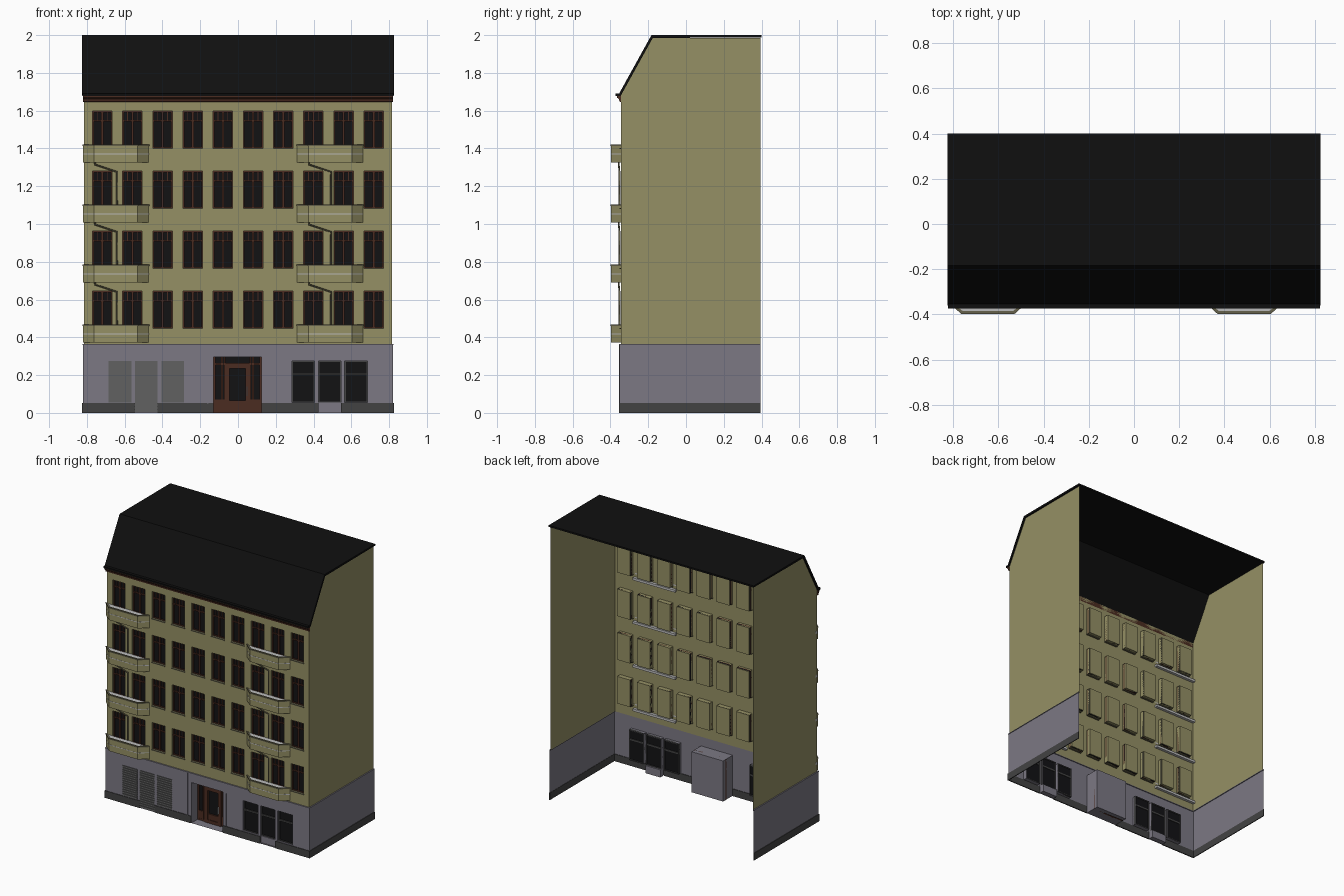
import bpy
from mathutils import Vector

if "Cube" in bpy.data.objects:
    bpy.data.objects.remove(bpy.data.objects["Cube"])

def material(name, r, g, b):
    m = bpy.data.materials.new(name)
    m.diffuse_color = (r, g, b, 1)
    m.use_nodes = True
    m.node_tree.nodes["Principled BSDF"].inputs["Base Color"].default_value = m.diffuse_color
    return m

PLASTER = material("plaster", 0.30, 0.28, 0.13)
STONE = material("ground_floor_grey", 0.20, 0.19, 0.23)
DARK = material("plinth_grey", 0.055, 0.055, 0.055)
ROOF = material("roof_black", 0.005, 0.005, 0.005)
GLASS = material("dark_glass", 0.006, 0.006, 0.007)
BROWN = material("brown_wood", 0.07, 0.025, 0.015)
LIGHT = material("light_grey", 0.5, 0.5, 0.5)
METAL = material("shutter_grey", 0.12, 0.12, 0.12)
OLIVE = material("pipe_olive", 0.13, 0.12, 0.07)

def make(name, verts, faces, mat):
    me = bpy.data.meshes.new(name)
    me.from_pydata(verts, [], faces)
    me.materials.append(mat)
    ob = bpy.data.objects.new(name, me)
    bpy.context.collection.objects.link(ob)
    return ob

def prisms(name, items, mat):
    """Each item is (plan points counter-clockwise, z0, z1)."""
    v, f = [], []
    for pts, z0, z1 in items:
        b, n = len(v), len(pts)
        v += [(x, y, z0) for x, y in pts] + [(x, y, z1) for x, y in pts]
        f += [tuple(b + i for i in reversed(range(n))), tuple(b + n + i for i in range(n))]
        f += [(b + i, b + (i + 1) % n, b + n + (i + 1) % n, b + n + i) for i in range(n)]
    return make(name, v, f, mat)

def boxes(name, items, mat):
    """Each item is (x0, x1, y0, y1, z0, z1)."""
    return prisms(name, [([(a, c), (b, c), (b, d), (a, d)], e, g) for a, b, c, d, e, g in items], mat)

def wall(name, x0, x1, z0, z1, y, holes, mat):
    """Front sheet with recessed holes (x0, x1, z0, z1, depth, closed)."""
    xs = sorted({x0, x1, *[h[0] for h in holes], *[h[1] for h in holes]})
    zs = sorted({z0, z1, *[h[2] for h in holes], *[h[3] for h in holes]})
    v, f = [], []
    def quad(*p):
        f.append(tuple(range(len(v), len(v) + 4)))
        v.extend(p)
    for a, b in zip(xs, xs[1:]):
        for c, d in zip(zs, zs[1:]):
            mx, mz = (a + b) / 2, (c + d) / 2
            if not any(h[0] < mx < h[1] and h[2] < mz < h[3] for h in holes):
                quad((a, y, c), (b, y, c), (b, y, d), (a, y, d))
    for a, b, c, d, depth, closed in holes:
        k = y + depth
        ring = [(a, c), (b, c), (b, d), (a, d)]
        for (p, q), (r, s) in zip(ring, ring[1:] + ring[:1]):
            quad((p, y, q), (p, k, q), (r, k, s), (r, y, s))
        if closed:
            quad((a, k, c), (b, k, c), (b, k, d), (a, k, d))
    return make(name, v, f, mat)

def frame(a, b, c, d, y0, y1, t):
    return [(a, a + t, y0, y1, c, d), (b - t, b, y0, y1, c, d),
            (a + t, b - t, y0, y1, c, c + t), (a + t, b - t, y0, y1, d - t, d)]

FY, GY, BACK = -0.345, -0.351, 0.395
BASE = 0.365

# Upper front wall with 10 x 4 recessed windows
holes, glass, frames, sills = [], [], [], []
for row in range(4):
    for col in range(10):
        x, z = (col - 4.5) * 0.1597, 0.447 + row * 0.3177
        a, b, c, d = x - 0.052, x + 0.052, z, z + 0.197
        holes.append((a, b, c, d, 0.035, True))
        glass.append((a, b, FY + 0.02, FY + 0.03, c, d))
        frames += frame(a, b, c, d, FY + 0.012, FY + 0.022, 0.007)
        frames.append((x - 0.006, x + 0.006, FY + 0.011, FY + 0.022, c, d))
        frames.append((a, b, FY + 0.011, FY + 0.022, z + 0.142, z + 0.15))
        for s in (-1, 1):
            frames.append((x + s * 0.026 - 0.002, x + s * 0.026 + 0.002, FY + 0.014, FY + 0.022, z + 0.15, d))
        sills.append((a - 0.002, b + 0.002, FY - 0.006, FY + 0.012, c - 0.004, c + 0.002))
wall("upper_front_wall", -0.815, 0.815, BASE, 1.68, FY, holes, PLASTER)
boxes("window_glass", glass, GLASS)
boxes("window_frames", frames, BROWN)
boxes("window_sills", sills, OLIVE)

# Gable side walls, following the roof line
gable = [(FY, BASE), (BACK, BASE), (BACK, 1.985), (-0.18, 1.985), (FY, 1.68)]
for name, x in (("left_gable", -0.815), ("right_gable", 0.815)):
    make(name, [(x, y, z) for y, z in gable], [tuple(range(5))], PLASTER)

# Ground floor front with shop openings and entrance
bays = [(0.285, 0.405, 0.055), (0.425, 0.545, 0.005), (0.565, 0.685, 0.055)]
openings = bays + [(-b, -a, c) for a, b, c in bays]
TOP = 0.275
holes = [(a, b, c, TOP, 0.03, False) for a, b, c in openings]
holes.append((-0.13, 0.125, 0.0, 0.295, 0.11, True))
wall("ground_front_wall", -0.821, 0.821, 0, BASE, GY, holes, STONE)
for name, x in (("left_ground_wall", -0.821), ("right_ground_wall", 0.821)):
    make(name, [(x, GY, 0), (x, BACK, 0), (x, BACK, BASE), (x, GY, BASE)], [(0, 1, 2, 3)], STONE)
boxes("ground_ledge", [(-0.824, 0.824, GY - 0.003, FY, BASE - 0.005, BASE),
                       (-0.824, -0.815, GY, BACK, BASE - 0.005, BASE),
                       (0.815, 0.824, GY, BACK, BASE - 0.005, BASE)], STONE)
boxes("facade_joints", [(-0.163, -0.157, GY - 0.004, GY, 0.05, BASE),
                        (0.149, 0.152, GY - 0.002, GY, 0.05, 0.29)], STONE)

# Dark plinth, interrupted at the doors
cuts = [-0.825, -0.545, -0.425, -0.13, 0.125, 0.425, 0.545, 0.825]
plinth = [(cuts[i], cuts[i + 1], GY - 0.004, GY + 0.004, 0, 0.052) for i in range(0, 8, 2)]
plinth += [(-0.825, -0.819, GY, BACK, 0, 0.052), (0.819, 0.825, GY, BACK, 0, 0.052)]
boxes("plinth", plinth, DARK)

# Shop windows, with roller shutters over the left ones
glass, frames, slats, steps = [], [], [], []
for a, b, c in openings:
    low = 0.055
    glass.append((a, b, GY + 0.018, GY + 0.024, low, TOP))
    frames += frame(a, b, low, TOP, GY + 0.012, GY + 0.028, 0.006)
    frames.append((a, b, GY + 0.01, GY + 0.028, 0.2, 0.212))
    if c < 0.05:
        steps.append((a, b, GY + 0.006, GY + 0.04, 0.0, 0.055))
    if a < 0:
        n = 14 if c > 0.05 else 17
        h = (TOP - c) / n
        for i in range(n):
            slats.append((a, b, GY - 0.001, GY + 0.008, c + i * h, c + (i + 0.8) * h))
        slats.append((a, b, GY + 0.004, GY + 0.008, c, TOP))
boxes("shop_glass", glass, GLASS)
boxes("shop_frames", frames, DARK)
boxes("shop_door_steps", steps, STONE)
boxes("roller_shutters", slats, METAL)

# Entrance door with sidelights and transom
DY = GY + 0.07
boxes("entrance_glass", [(-0.13, 0.125, DY + 0.008, DY + 0.014, 0, 0.295)], GLASS)
parts = frame(-0.13, 0.125, 0, 0.265, DY, DY + 0.012, 0.012)
parts += frame(-0.068, 0.063, 0, 0.26, DY - 0.006, DY + 0.012, 0.024)
parts += [(-0.118, -0.068, DY + 0.002, DY + 0.01, 0, 0.07), (0.063, 0.113, DY + 0.002, DY + 0.01, 0, 0.07),
          (-0.044, 0.039, DY - 0.002, DY + 0.01, 0, 0.065)]
parts += [(x - 0.005, x + 0.005, DY, DY + 0.01, 0, 0.295) for x in (-0.125, -0.085, -0.07, 0.065, 0.08, 0.12)]
boxes("entrance_door", parts, BROWN)
boxes("door_handle", [(0.044, 0.049, DY - 0.016, DY - 0.006, 0.09, 0.14)], LIGHT)

# Balconies: trapezoid parapets, slab and light cover
def outline(cx, grow=0.0):
    return [(cx - 0.174 - grow, FY), (cx - 0.115 - grow / 2, -0.396 - grow),
            (cx + 0.115 + grow / 2, -0.396 - grow), (cx + 0.174 + grow, FY)]

def rail(cx, z0, z1, grow, inset):
    o, i = outline(cx, grow), outline(cx, -inset)
    return [([o[k], o[k + 1], i[k + 1], i[k]], z0, z1) for k in range(3)]

panels, rims, slabs, pipes = [], [], [], []
for cx in (-0.6465, 0.4875):
    for row in range(4):
        z = 0.373 + row * 0.3177
        panels += rail(cx, z, z + 0.088, 0, 0.008)
        rims += rail(cx, z + 0.086, z + 0.094, 0.003, 0.01)
        slabs.append((outline(cx, 0.001), z + 0.043, z + 0.048))
        slabs.append((outline(cx, -0.008), z + 0.08, z + 0.089))
        slabs.append(([(cx - 0.17, FY), (cx + 0.17, FY), (cx + 0.17, FY + 0.02), (cx - 0.17, FY + 0.02)],
                      z + 0.043, z + 0.06))
        if row:
            pipes.append([(cx - 0.11, -0.356, z), (cx - 0.11, -0.356, z - 0.012),
                          (cx + 0.005, -0.352, z - 0.05), (cx + 0.005, -0.352, z - 0.225)])
prisms("balcony_parapets", panels, PLASTER)
prisms("balcony_rims", rims, OLIVE)
prisms("balcony_slabs", slabs, LIGHT)

# Balcony drain pipes
curve = bpy.data.curves.new("drain_pipes", "CURVE")
curve.dimensions = "3D"
curve.bevel_depth = 0.005
curve.bevel_resolution = 1
for path in pipes:
    s = curve.splines.new("POLY")
    s.points.add(len(path) - 1)
    for p, co in zip(s.points, path):
        p.co = (*co, 1)
curve.materials.append(OLIVE)
bpy.context.collection.objects.link(bpy.data.objects.new("drain_pipes", curve))

# Roof, cornice and gutter: profiles in the y-z plane swept along x
def sweep(name, profile, half, mat):
    n = len(profile)
    v = [(s * half, y, z) for s in (-1, 1) for y, z in profile]
    f = [tuple(range(n)), tuple(reversed(range(n, 2 * n)))]
    f += [(i, n + i, n + (i + 1) % n, (i + 1) % n) for i in range(n)]
    return make(name, v, f, mat)

sweep("roof", [(-0.36, 1.68), (-0.183, 2.0), (0.4, 2.0), (0.4, 1.988), (-0.176, 1.985), (-0.345, 1.68)], 0.825, ROOF)
sweep("cornice", [(FY, 1.645), (-0.352, 1.648), (-0.356, 1.662), (-0.366, 1.67), (-0.366, 1.682), (FY, 1.682)], 0.82, BROWN)
sweep("gutter", [(-0.345, 1.678), (-0.372, 1.678), (-0.374, 1.692), (-0.352, 1.692)], 0.823, ROOF)
